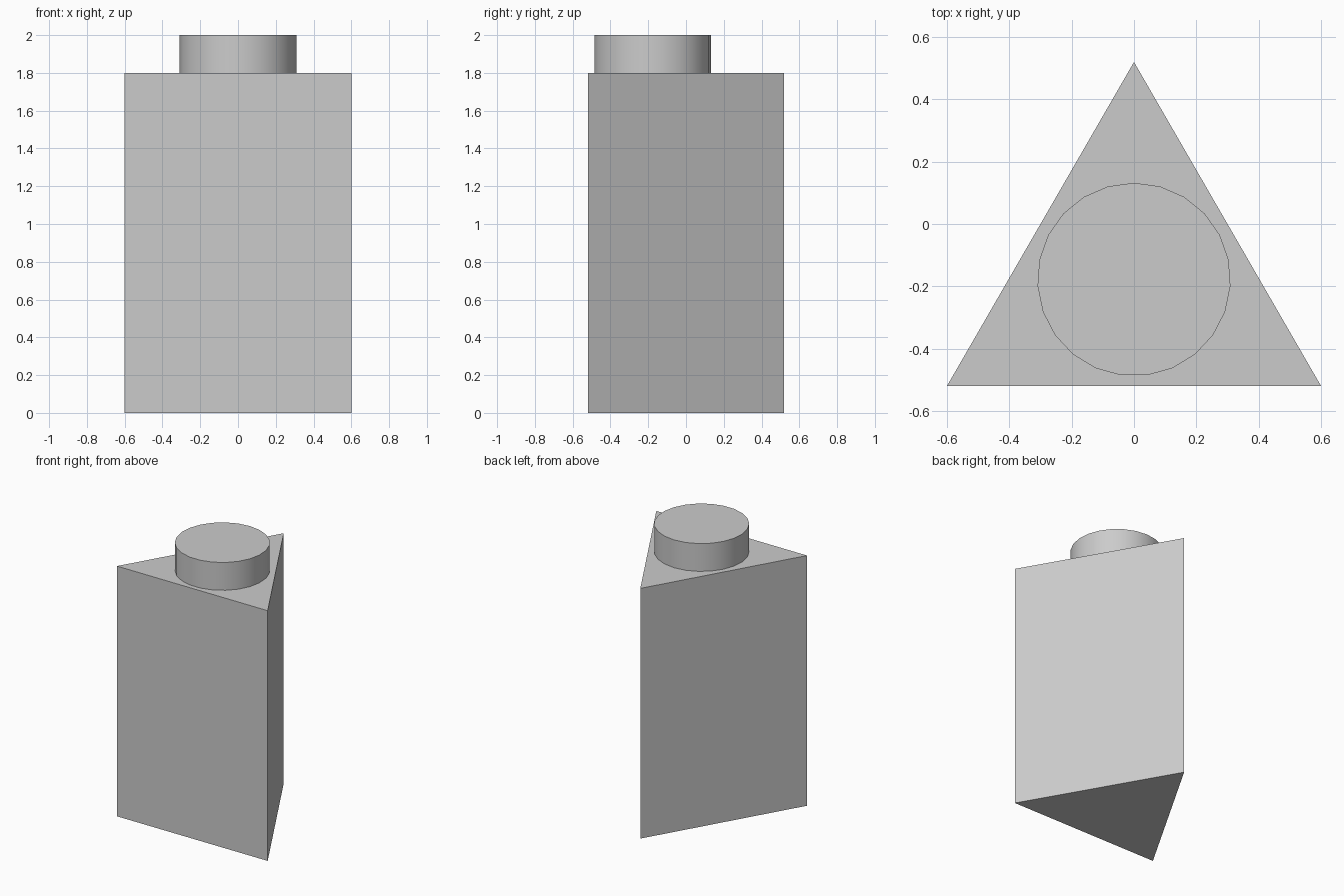
import bpy
import bmesh
import math

cube = bpy.data.objects.get("Cube")
if cube:
    bpy.data.objects.remove(cube, do_unlink=True)

grey = bpy.data.materials.new("light_grey")
grey.use_nodes = True
colour = (0.6, 0.6, 0.6, 1.0)
grey.diffuse_color = colour
grey.node_tree.nodes["Principled BSDF"].inputs["Base Color"].default_value = colour


def prism(name, sides, radius, centre_y, bottom, top):
    """Upright prism with one corner pointing to the back."""
    bm = bmesh.new()
    ring = []
    for i in range(sides):
        a = math.pi / 2 + math.tau * i / sides
        ring.append(bm.verts.new((radius * math.cos(a), centre_y + radius * math.sin(a), bottom)))
    base = bm.faces.new(ring)
    grown = bmesh.ops.extrude_face_region(bm, geom=[base], use_keep_orig=True)
    for v in grown["geom"]:
        if isinstance(v, bmesh.types.BMVert):
            v.co.z = top
    bmesh.ops.recalc_face_normals(bm, faces=bm.faces)
    mesh = bpy.data.meshes.new(name)
    bm.to_mesh(mesh)
    bm.free()
    mesh.materials.append(grey)
    obj = bpy.data.objects.new(name, mesh)
    bpy.context.collection.objects.link(obj)
    return obj


# Triangular body, equilateral with sides 1.2 long
side = 1.2
radius = side / math.sqrt(3)
prism("triangular_body", 3, radius, -radius / 4, 0, 1.8)

# Round stud on top, smooth around its side
stud = prism("top_stud", 23, 0.31, -0.178, 1.8, 2.0)
bpy.ops.object.select_all(action="DESELECT")
stud.select_set(True)
bpy.context.view_layer.objects.active = stud
bpy.ops.object.shade_smooth_by_angle(angle=math.radians(30))
